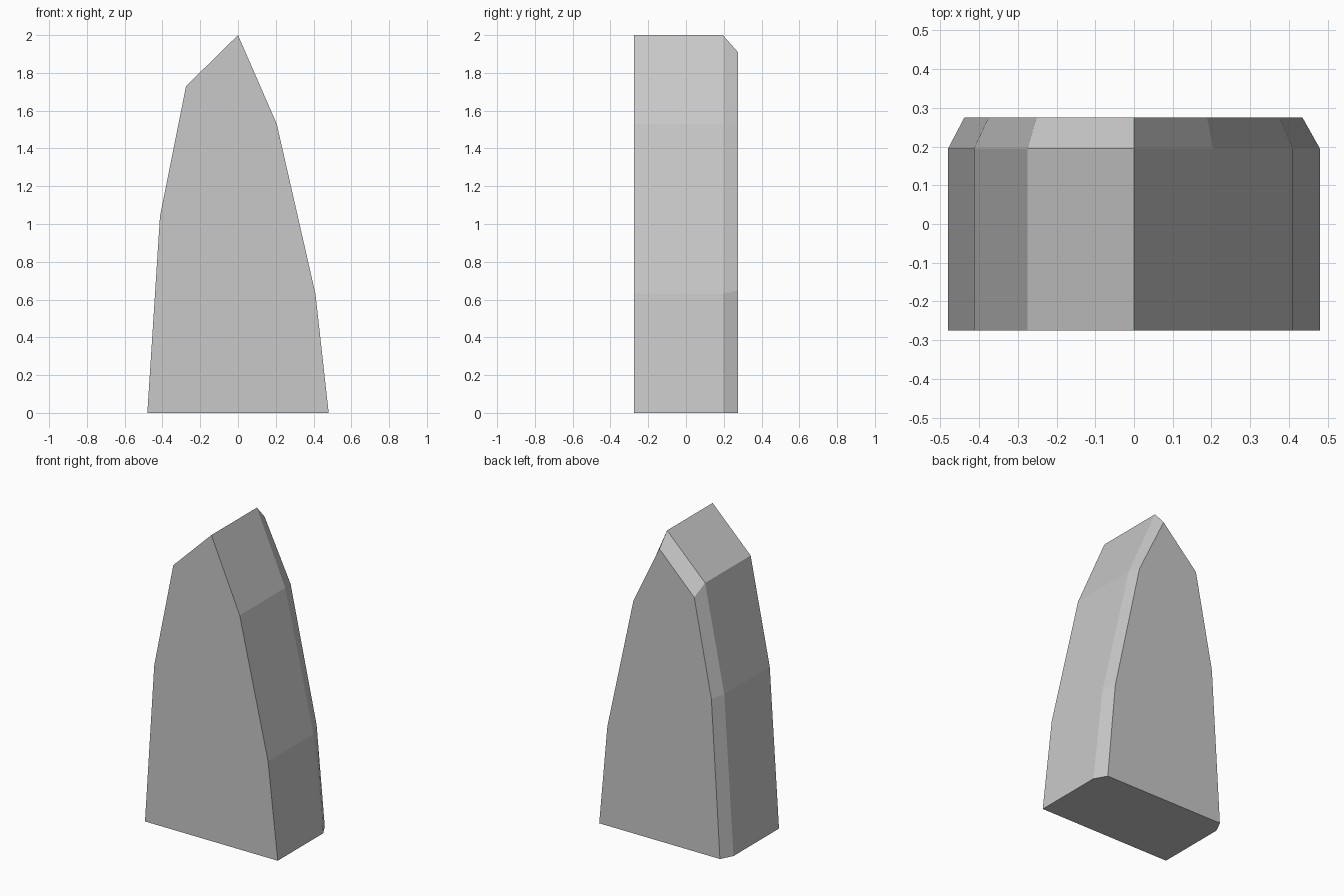
import bpy
import bmesh

cube = bpy.data.objects.get("Cube")
if cube:
    bpy.data.objects.remove(cube, do_unlink=True)

# Plain grey stone
stone = bpy.data.materials.new("grey stone")
grey = (0.58, 0.58, 0.58, 1)
stone.diffuse_color = grey
stone.use_nodes = True
shader = next(n for n in stone.node_tree.nodes if n.type == "BSDF_PRINCIPLED")
shader.inputs["Base Color"].default_value = grey
shader.inputs["Roughness"].default_value = 0.9

# Irregular pointed outline (x, z), and its smaller version on the back
outline = [(-0.48, 0), (0.48, 0), (0.41, 0.63), (0.205, 1.53),
           (0, 2), (-0.275, 1.73), (-0.413, 1.04)]
back_outline = [(-0.438, 0), (0.435, 0), (0.376, 0.65), (0.188, 1.52),
                (0, 1.91), (-0.252, 1.66), (-0.376, 1.03)]

# Straight body followed by a chamfer towards the back
bm = bmesh.new()
rings = [[bm.verts.new((x, y, z)) for x, z in points]
         for points, y in ((outline, -0.275), (outline, 0.195), (back_outline, 0.275))]
for near, far in zip(rings, rings[1:]):
    for i in range(len(near)):
        j = (i + 1) % len(near)
        bm.faces.new((near[i], near[j], far[j], far[i]))
bm.faces.new(rings[0])
bm.faces.new(rings[-1])
bmesh.ops.recalc_face_normals(bm, faces=bm.faces)

mesh = bpy.data.meshes.new("standing_stone")
bm.to_mesh(mesh)
bm.free()
mesh.materials.append(stone)
bpy.context.collection.objects.link(bpy.data.objects.new("standing_stone", mesh))
